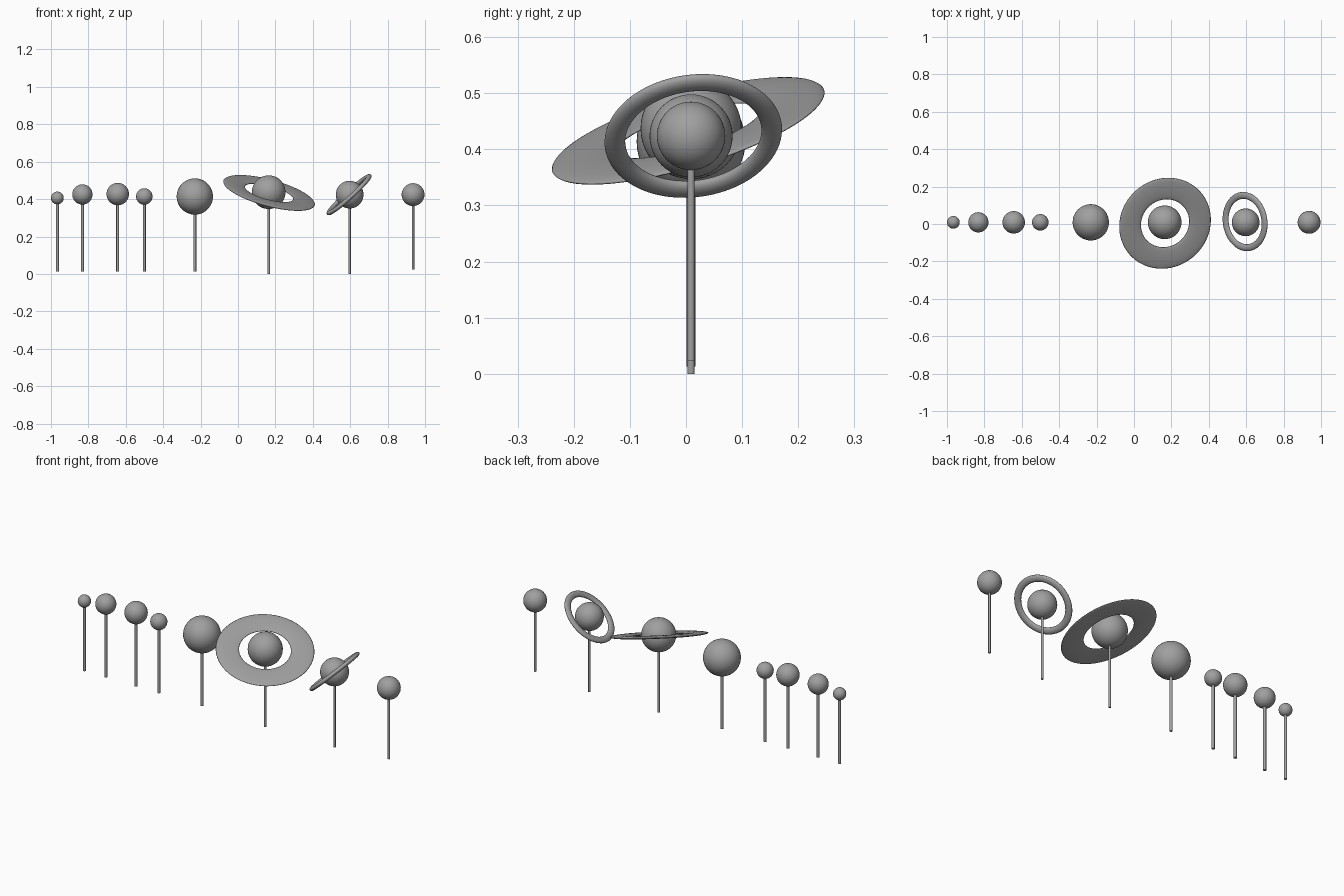
import bpy
from math import radians
from mathutils import Matrix, Vector

if "Cube" in bpy.data.objects:
    bpy.data.objects.remove(bpy.data.objects["Cube"], do_unlink=True)

grey = bpy.data.materials.new("plain grey")
grey.use_nodes = True
colour = (0.35, 0.35, 0.35, 1)
grey.diffuse_color = colour
grey.node_tree.nodes["Principled BSDF"].inputs["Base Color"].default_value = colour


def finish(name):
    ob = bpy.context.object
    ob.name = name
    ob.data.materials.append(grey)
    bpy.ops.object.shade_smooth_by_angle(angle=radians(40))
    return ob


def ball_on_stick(name, x, z, radius, bottom, stick_radius, y=0.009):
    bpy.ops.mesh.primitive_uv_sphere_add(
        segments=48, ring_count=24, radius=radius, location=(x, y, z))
    finish(name + "_ball")
    # the stick ends just inside the ball
    top = z - radius * 0.9
    bpy.ops.mesh.primitive_cylinder_add(
        vertices=24, radius=stick_radius, depth=top - bottom,
        location=(x, y, (top + bottom) / 2))
    finish(name + "_stick")


def flat_ring(name, centre, outer, inner, half_thickness, slope_x, slope_y):
    tube = (outer - inner) / 2
    bpy.ops.mesh.primitive_torus_add(
        major_segments=96, minor_segments=24,
        major_radius=(outer + inner) / 2, minor_radius=tube)
    ob = finish(name)
    # squash the tube, then lean the ring along the given slopes
    ob.data.transform(Matrix.Diagonal((1, 1, half_thickness / tube, 1)))
    normal = Vector((-slope_x, -slope_y, 1))
    ob.rotation_mode = 'QUATERNION'
    ob.rotation_quaternion = Vector((0, 0, 1)).rotation_difference(normal)
    ob.location = centre


# planets in a row: x, z, ball radius, stick bottom, stick radius
planets = {
    "first_planet": (-0.966, 0.406, 0.034, 0.013, 0.008),
    "second_planet": (-0.832, 0.425, 0.054, 0.013, 0.008),
    "third_planet": (-0.643, 0.427, 0.060, 0.013, 0.008),
    "fourth_planet": (-0.501, 0.414, 0.044, 0.013, 0.008),
    "largest_planet": (-0.231, 0.414, 0.097, 0.013, 0.008),
    "wide_ringed_planet": (0.164, 0.437, 0.090, 0.0, 0.0065),
    "thin_ringed_planet": (0.597, 0.424, 0.074, 0.0, 0.0065),
    "last_planet": (0.936, 0.424, 0.061, 0.024, 0.0065),
}
for name, sizes in planets.items():
    ball_on_stick(name, *sizes)

# tilted rings
flat_ring("wide_ring", (0.166, 0.004, 0.433), 0.253, 0.133, 0.008, -0.27, 0.30)
flat_ring("thin_ring", (0.594, 0.013, 0.424), 0.159, 0.122, 0.0115, 0.91, 0.14)
